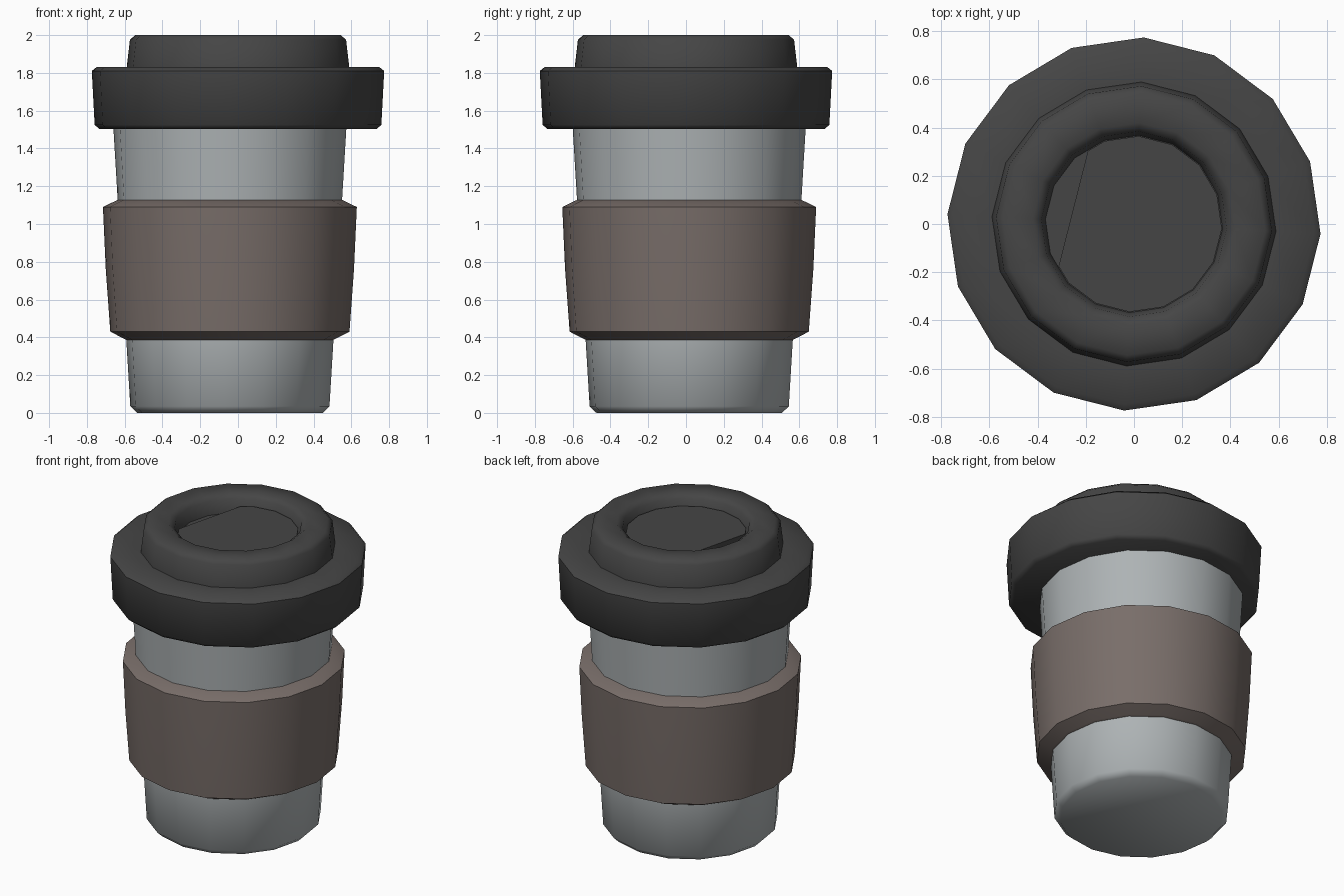
import bpy, bmesh, math
from mathutils import Vector

if "Cube" in bpy.data.objects:
    bpy.data.objects.remove(bpy.data.objects["Cube"])

SIDES = 16
PHASE = math.radians(-3)


def material(name, rgb):
    m = bpy.data.materials.new(name)
    m.diffuse_color = (*rgb, 1)
    m.use_nodes = True
    m.node_tree.nodes["Principled BSDF"].inputs["Base Color"].default_value = m.diffuse_color
    return m


def finish(bm, name, mat, angle=50):
    bmesh.ops.recalc_face_normals(bm, faces=bm.faces)
    me = bpy.data.meshes.new(name)
    bm.to_mesh(me)
    bm.free()
    me.materials.append(mat)
    ob = bpy.data.objects.new(name, me)
    bpy.context.collection.objects.link(ob)
    bpy.ops.object.select_all(action='DESELECT')
    ob.select_set(True)
    bpy.context.view_layer.objects.active = ob
    bpy.ops.object.shade_smooth_by_angle(angle=math.radians(angle))
    return ob


def lathe(profile, cx=0.0, cy=0.0):
    """Closed 16-sided turned solid from (radius, height) points."""
    bm = bmesh.new()
    rings = []
    for r, z in profile:
        ring = []
        for i in range(SIDES):
            a = PHASE + i * math.tau / SIDES
            ring.append(bm.verts.new((cx + r * math.cos(a), cy + r * math.sin(a), z)))
        rings.append(ring)
    for lo, hi in zip(rings, rings[1:]):
        for i in range(SIDES):
            j = (i + 1) % SIDES
            bm.faces.new((lo[i], lo[j], hi[j], hi[i]))
    bm.faces.new(rings[0][::-1])
    bm.faces.new(rings[-1])
    return bm


grey = material("light_grey", (0.42, 0.45, 0.46))
brown = material("warm_brown", (0.19, 0.155, 0.142))
dark = material("charcoal", (0.06, 0.06, 0.06))

# Cup and sleeve sit slightly off the lid's axis
CX, CY = -0.043, 0.017
finish(lathe([(0.492, 0), (0.528, 0.035), (0.55, 0.40), (0.595, 1.13),
              (0.62, 1.55)], CX, CY), "cup_body", grey)
finish(lathe([(0.545, 0.385), (0.562, 0.393), (0.634, 0.43), (0.658, 0.76),
              (0.673, 1.09), (0.59, 1.13)], CX, CY), "grip_sleeve", brown)

# Lid: brim, raised ring and sunken centre
finish(lathe([(0.735, 1.503), (0.76, 1.525), (0.775, 1.81), (0.75, 1.83),
              (0.59, 1.83), (0.573, 1.975), (0.545, 2.0), (0.42, 2.0),
              (0.385, 1.975), (0.368, 1.89)]), "lid", dark)

# Lid floor, cut along a chord to leave the drinking slot
bm = lathe([(0.365, 1.885), (0.365, 1.935)])
n = Vector((math.cos(math.radians(165.75)), math.sin(math.radians(165.75)), 0))
cut = bmesh.ops.bisect_plane(bm, geom=bm.verts[:] + bm.edges[:] + bm.faces[:],
                             plane_co=n * 0.26, plane_no=n, clear_outer=True)
edges = [e for e in cut["geom_cut"] if isinstance(e, bmesh.types.BMEdge)]
bmesh.ops.holes_fill(bm, edges=edges)
finish(bm, "lid_floor", dark)
